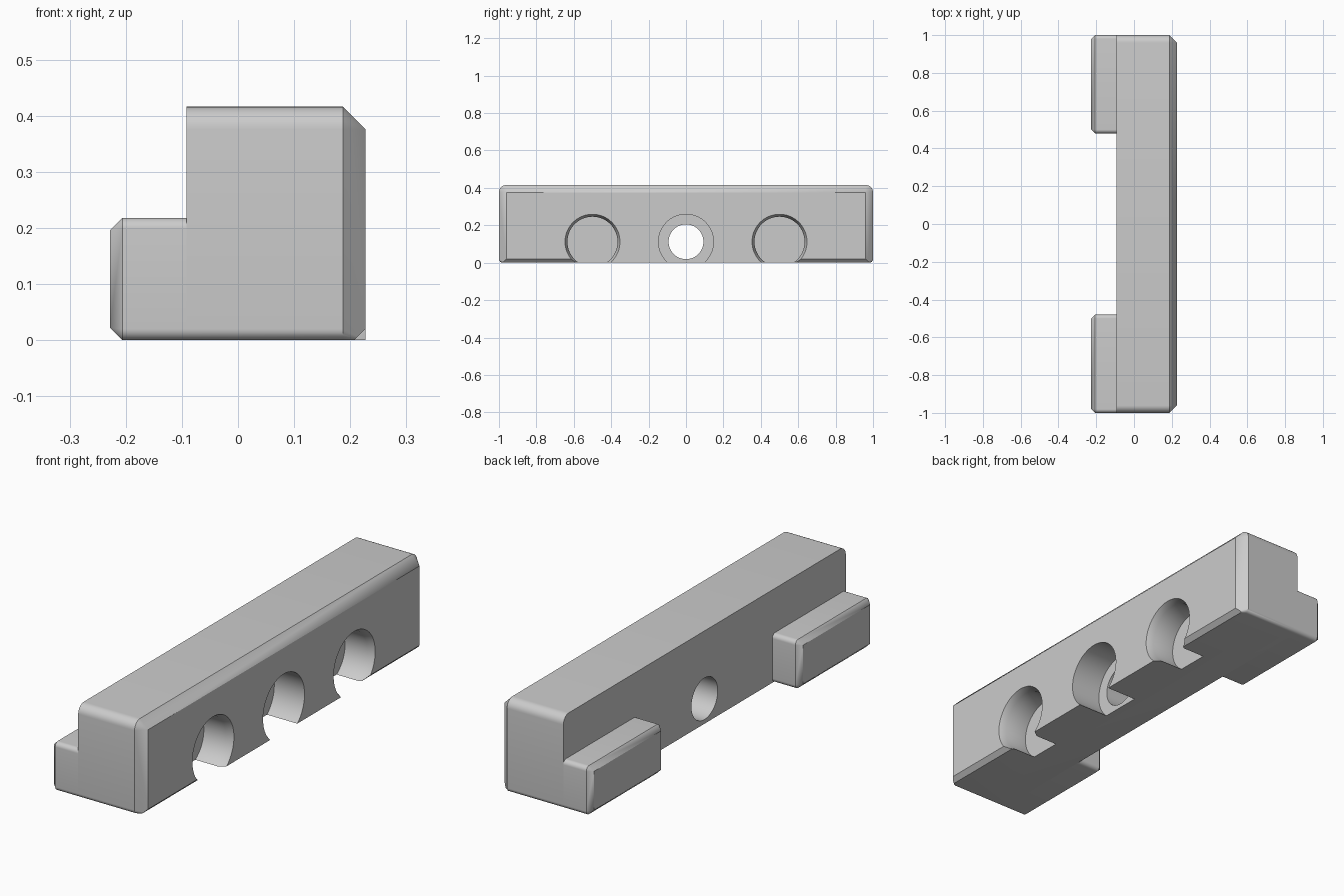
import bpy, bmesh
from math import cos, sin, pi, radians

if "Cube" in bpy.data.objects:
    bpy.data.objects.remove(bpy.data.objects["Cube"])

grey = bpy.data.materials.new("light grey")
grey.use_nodes = True
GREY = (0.6, 0.6, 0.6, 1)
grey.diffuse_color = GREY
grey.node_tree.nodes["Principled BSDF"].inputs["Base Color"].default_value = GREY


def rounded_rect(y0, y1, z0, z1, r_top, r_bottom, steps=8):
    """Rectangle outline in the YZ plane with rounded corners."""
    corners = [(y1, z1, -1, -1, r_top), (y0, z1, 1, -1, r_top),
               (y0, z0, 1, 1, r_bottom), (y1, z0, -1, 1, r_bottom)]
    points = []
    for i, (y, z, sy, sz, r) in enumerate(corners):
        for k in range(steps + 1):
            a = pi / 2 * (i + k / steps)
            points.append((y + r * (sy + cos(a)), z + r * (sz + sin(a))))
    return points


def circle(y, z, r, n=72):
    return [(y + r * cos(2 * pi * i / n), z + r * sin(2 * pi * i / n)) for i in range(n)]


def loft(name, sections):
    """Skin a list of (x, YZ outline) sections into a closed solid."""
    bm = bmesh.new()
    rings = [[bm.verts.new((x, y, z)) for y, z in outline] for x, outline in sections]
    for a, b in zip(rings, rings[1:]):
        for i in range(len(a)):
            j = (i + 1) % len(a)
            bm.faces.new((a[i], a[j], b[j], b[i]))
    bm.faces.new(rings[0])
    bm.faces.new(rings[-1])
    bmesh.ops.remove_doubles(bm, verts=bm.verts, dist=1e-5)
    bmesh.ops.recalc_face_normals(bm, faces=bm.faces)
    mesh = bpy.data.meshes.new(name)
    bm.to_mesh(mesh)
    bm.free()
    mesh.materials.append(grey)
    obj = bpy.data.objects.new(name, mesh)
    bpy.context.collection.objects.link(obj)
    return obj


def activate(obj):
    bpy.ops.object.select_all(action='DESELECT')
    obj.select_set(True)
    bpy.context.view_layer.objects.active = obj


def cut(target, cutter):
    cutter.hide_render = True
    mod = target.modifiers.new("cut", 'BOOLEAN')
    mod.operation, mod.solver, mod.object = 'DIFFERENCE', 'EXACT', cutter
    activate(target)
    bpy.ops.object.modifier_apply(modifier=mod.name)
    bpy.data.objects.remove(cutter)


BACK, FACE, TOP = -0.092, 0.227, 0.416
BEVEL, SMALL = 0.04, 0.02
HOLE_Z, HOLE_R = 0.112, 0.147

# Main bar, chamfered towards its drilled face
full = rounded_rect(-1, 1, 0, TOP, BEVEL, SMALL)
inset = rounded_rect(-1 + BEVEL, 1 - BEVEL, 0, TOP - BEVEL, 0, 0)
body = loft("main_bar", [(BACK, full), (FACE - BEVEL, full), (FACE, inset)])

# Short bottom chamfers and countersunk blind pockets near both ends
for s in (-1, 1):
    y0, y1 = sorted((s * 0.53, s * 1.1))
    cut(body, loft("chamfer_cutter", [
        (FACE - SMALL, rounded_rect(y0, y1, -0.1, 0, 0, 0)),
        (FACE + SMALL, rounded_rect(y0, y1, -0.1, 2 * SMALL, 0, 0))]))
    y = s * 0.5
    cut(body, loft("pocket_cutter", [
        (FACE - 0.14, circle(y, HOLE_Z, 0.134)),
        (FACE - 0.03, circle(y, HOLE_Z, 0.134)),
        (FACE, circle(y, HOLE_Z, HOLE_R)),
        (FACE + 0.1, circle(y, HOLE_Z, HOLE_R))]))

# Central counterbore with its through hole
cut(body, loft("counterbore_cutter", [
    (FACE - 0.15, circle(0, HOLE_Z, HOLE_R)),
    (FACE + 0.1, circle(0, HOLE_Z, HOLE_R))]))
cut(body, loft("through_hole_cutter", [
    (BACK - 0.1, circle(0, HOLE_Z, 0.093)),
    (FACE + 0.1, circle(0, HOLE_Z, 0.093))]))

# Two locating lugs on the back of the bar
parts = [body]
for name, y0, y1 in (("front_lug", -1, -0.48), ("back_lug", 0.48, 1)):
    outline = rounded_rect(y0, y1, 0, 0.218, SMALL, SMALL)
    e = 0.022
    tip = rounded_rect(y0 + e, y1 - e, e, 0.218 - e, 0, 0)
    parts.append(loft(name, [(BACK, outline), (-0.228 + e, outline), (-0.228, tip)]))

for part in parts:
    activate(part)
    bpy.ops.object.shade_smooth_by_angle(angle=radians(30))
